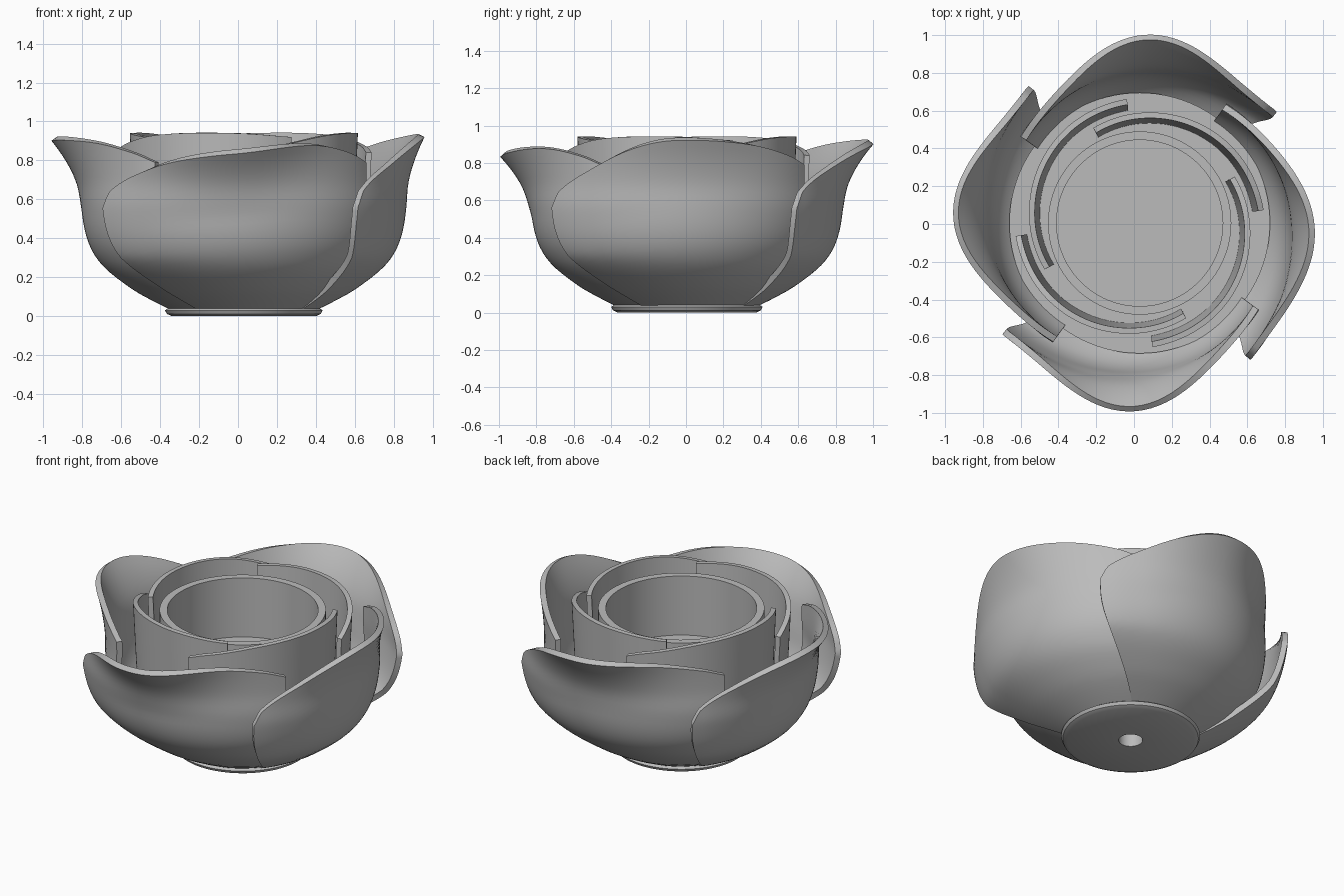
import bpy, bmesh, math
from mathutils import Vector

cube = bpy.data.objects.get("Cube")
if cube:
    bpy.data.objects.remove(cube, do_unlink=True)

CENTRE = Vector((0.03, 0.005, 0))

grey = bpy.data.materials.new("matte grey")
grey.use_nodes = True
COLOUR = (0.5, 0.5, 0.5, 1)
grey.diffuse_color = COLOUR
grey.node_tree.nodes["Principled BSDF"].inputs["Base Color"].default_value = COLOUR


def curve(points, x):
    """Smooth interpolation through (x, y) points."""
    n = len(points)
    x = min(max(x, points[0][0]), points[-1][0])
    slope = []
    for i in range(n):
        a, b = points[max(i - 1, 0)], points[min(i + 1, n - 1)]
        slope.append((b[1] - a[1]) / (b[0] - a[0]))
    i = max(k for k in range(n - 1) if points[k][0] <= x)
    (x0, y0), (x1, y1) = points[i], points[i + 1]
    h = x1 - x0
    t = (x - x0) / h
    return ((1 + 2 * t) * (1 - t) ** 2 * y0 + t * (1 - t) ** 2 * h * slope[i]
            + t * t * (3 - 2 * t) * y1 + t * t * (t - 1) * h * slope[i + 1])


def finish(name, bm, angle):
    bmesh.ops.recalc_face_normals(bm, faces=bm.faces)
    mesh = bpy.data.meshes.new(name)
    bm.to_mesh(mesh)
    bm.free()
    mesh.materials.append(grey)
    ob = bpy.data.objects.new(name, mesh)
    ob.location = CENTRE
    bpy.context.collection.objects.link(ob)
    bpy.ops.object.select_all(action="DESELECT")
    ob.select_set(True)
    bpy.context.view_layer.objects.active = ob
    bpy.ops.object.shade_smooth_by_angle(angle=math.radians(angle))
    return ob


def sheet(name, shape, nu=48, nv=28, thickness=0.035):
    """Thin petal: shape(u, v) gives angle in degrees, radius and height."""
    bm = bmesh.new()
    grid = []
    for i in range(nu + 1):
        row = []
        for j in range(nv + 1):
            u = (i / nu) ** 1.3
            a, r, z = shape(u, j / nv)
            a = math.radians(a)
            row.append(bm.verts.new((r * math.cos(a), r * math.sin(a), z)))
        grid.append(row)
    for i in range(nu):
        for j in range(nv):
            bm.faces.new((grid[i][j], grid[i + 1][j], grid[i + 1][j + 1], grid[i][j + 1]))
    # give the sheet its thickness on the inner side
    bmesh.ops.recalc_face_normals(bm, faces=bm.faces)
    mid = grid[nu // 2][nv // 2]
    if mid.normal.dot(Vector((mid.co.x, mid.co.y, 0))) < 0:
        bmesh.ops.reverse_faces(bm, faces=bm.faces)
    bm.normal_update()
    bmesh.ops.solidify(bm, geom=bm.faces[:], thickness=thickness)
    return finish(name, bm, 40)


def lathe(name, profile, steps=96):
    bm = bmesh.new()
    verts = [bm.verts.new((r, 0, z)) for r, z in profile]
    edges = [bm.edges.new(p) for p in zip(verts, verts[1:])]
    bmesh.ops.spin(bm, geom=verts + edges, cent=(0, 0, 0), axis=(0, 0, 1),
                   angle=math.tau, steps=steps, use_merge=True)
    bmesh.ops.remove_doubles(bm, verts=bm.verts, dist=0.0005)
    return finish(name, bm, 30)


# outer petals: bowl section, spiral, rim height
BOWL = [(0.03, 0.37), (0.08, 0.47), (0.14, 0.575), (0.26, 0.725), (0.38, 0.80),
        (0.55, 0.835), (0.7, 0.83), (0.95, 0.83)]
SPIRAL = [(0, 1.11), (0.15, 1.06), (0.45, 1.0), (1, 0.935)]
RIM = [(0, 0.56), (0.03, 0.65), (0.16, 0.77), (0.32, 0.88), (0.45, 0.92),
       (0.7, 0.9), (0.9, 0.84), (1, 0.79)]


def outer_petal(name, start, curl, droop):
    def shape(u, v):
        bell = math.exp(-((u - 0.46) / 0.18) ** 2 / 2)
        dip = math.exp(-((u - 0.42) / 0.17) ** 2 / 2)
        z = 0.03 + (curve(RIM, u) - droop * dip - 0.03) * v ** 1.2
        taper = (1 - min(z / 0.5, 1)) ** 2 * 14 * (1 - u)
        lip = max(0, (v - 0.62) / 0.38) ** 2
        spread = 1 + (curve(SPIRAL, u) - 1) * min(1, z / 0.3)
        return start + 105 * u + taper, curve(BOWL, z) * spread + curl * bell * lip, z
    sheet(name, shape)


for name, start, curl, droop in (
        ("front_outer_petal", 219, 0.17, 0.09), ("left_outer_petal", 309, 0.10, 0.0),
        ("back_outer_petal", 39, 0.17, 0.02), ("right_outer_petal", 129, 0.16, 0.02)):
    outer_petal(name, start, curl, droop)

# inner petals: upright overlapping walls around the cup
INNER_R = [(0, 0.66), (0.3, 0.635), (0.7, 0.59), (1, 0.56)]
INNER_RIM = [(0, 0.84), (0.08, 0.87), (0.35, 0.93), (0.7, 0.94), (1, 0.92)]


def inner_petal(name, start):
    def shape(u, v):
        z = 0.25 + (curve(INNER_RIM, u) - 0.25) * v
        return start + 110 * u, curve(INNER_R, u) * (0.95 + 0.05 * v), z
    sheet(name, shape, nv=10, thickness=0.03)


for k, side in enumerate(("left", "back", "right", "front")):
    inner_petal(side + "_inner_petal", 6 + 90 * k)

# base foot with a small blind hole underneath, bowl floor and cup
lathe("base_foot", [(0, 0.2), (0.07, 0.2), (0.07, 0), (0.37, 0), (0.395, 0.012),
                    (0.405, 0.03), (0.39, 0.04), (0, 0.04 + 0.2)])
lathe("bowl_and_cup", [(0.07, 0.035), (0.36, 0.035), (0.5, 0.15), (0.62, 0.24), (0.69, 0.3),
                       (0.485, 0.3), (0.485, 0.88), (0.44, 0.88), (0.44, 0.5), (0, 0.5)])
